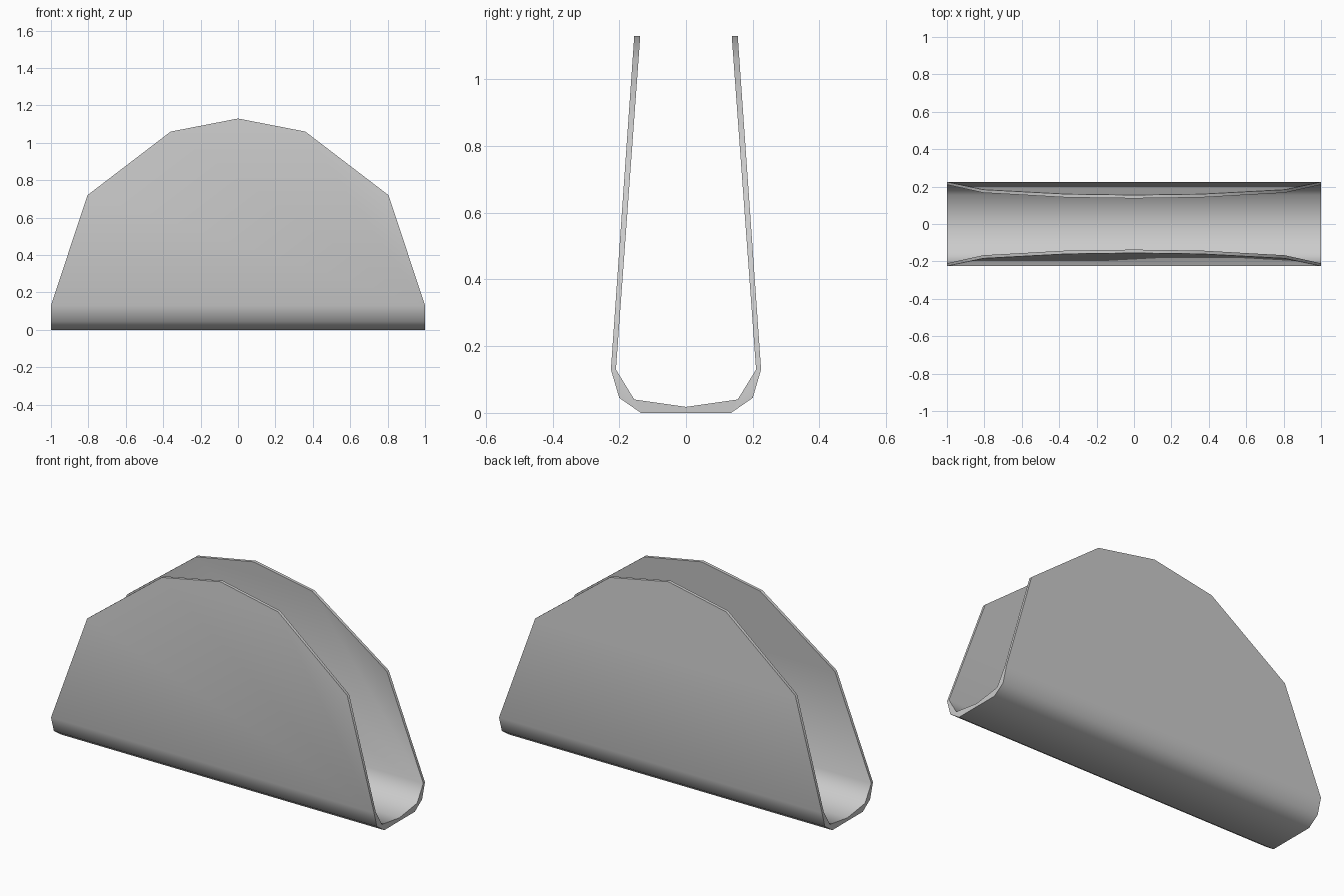
import bpy
import bmesh
import math

cube = bpy.data.objects.get("Cube")
if cube:
    bpy.data.objects.remove(cube, do_unlink=True)

# Plain grey shell colour
GREY = (0.6, 0.6, 0.6, 1.0)
mat = bpy.data.materials.new("shell grey")
mat.use_nodes = True
mat.diffuse_color = GREY
mat.node_tree.nodes["Principled BSDF"].inputs["Base Color"].default_value = GREY

# Rim outline of each wall (x, z), from one end over the top to the other
half = [(1.0, 0.13), (0.805, 0.72), (0.36, 1.06)]
outline = [(-x, z) for x, z in half] + [(0, 1.13)] + half[::-1]
BEND, TOP = 0.13, 1.13

# Each skin: half width at the bend, half width at the top, fold below the bend (y, z)
skins = {
    "outer": (0.225, 0.155, [(-0.2, 0.045), (-0.135, 0), (0.135, 0), (0.2, 0.045)]),
    "inner": (0.21, 0.137, [(-0.155, 0.04), (0, 0.018), (0.155, 0.04)]),
}

bm = bmesh.new()
walls, ends = {}, {}
for name, (low, high, fold) in skins.items():
    # Two leaning walls
    for side in (-1, 1):
        row = []
        for x, z in outline:
            y = low + (high - low) * (z - BEND) / (TOP - BEND)
            row.append(bm.verts.new((x, side * y, z)))
        bm.faces.new(row)
        walls[name, side] = row
    # Rounded fold running along the bottom
    for end, i in ((-1, 0), (1, -1)):
        middle = [bm.verts.new((end, y, z)) for y, z in fold]
        ends[name, end] = [walls[name, -1][i]] + middle + [walls[name, 1][i]]
    a, b = ends[name, -1], ends[name, 1]
    for i in range(len(a) - 1):
        bm.faces.new((a[i], a[i + 1], b[i + 1], b[i]))

# Thin rims along the walls and caps on both open ends
for side in (-1, 1):
    a, b = walls["outer", side], walls["inner", side]
    for i in range(len(a) - 1):
        bm.faces.new((a[i], a[i + 1], b[i + 1], b[i]))
    bm.faces.new(ends["outer", side] + ends["inner", side][::-1])

bmesh.ops.recalc_face_normals(bm, faces=bm.faces)
mesh = bpy.data.meshes.new("folded_shell")
bm.to_mesh(mesh)
bm.free()
mesh.materials.append(mat)
shell = bpy.data.objects.new("folded_shell", mesh)
bpy.context.collection.objects.link(shell)

# Smooth folds, sharp rims
bpy.ops.object.select_all(action="DESELECT")
shell.select_set(True)
bpy.context.view_layer.objects.active = shell
bpy.ops.object.shade_smooth_by_angle(angle=math.radians(58))
